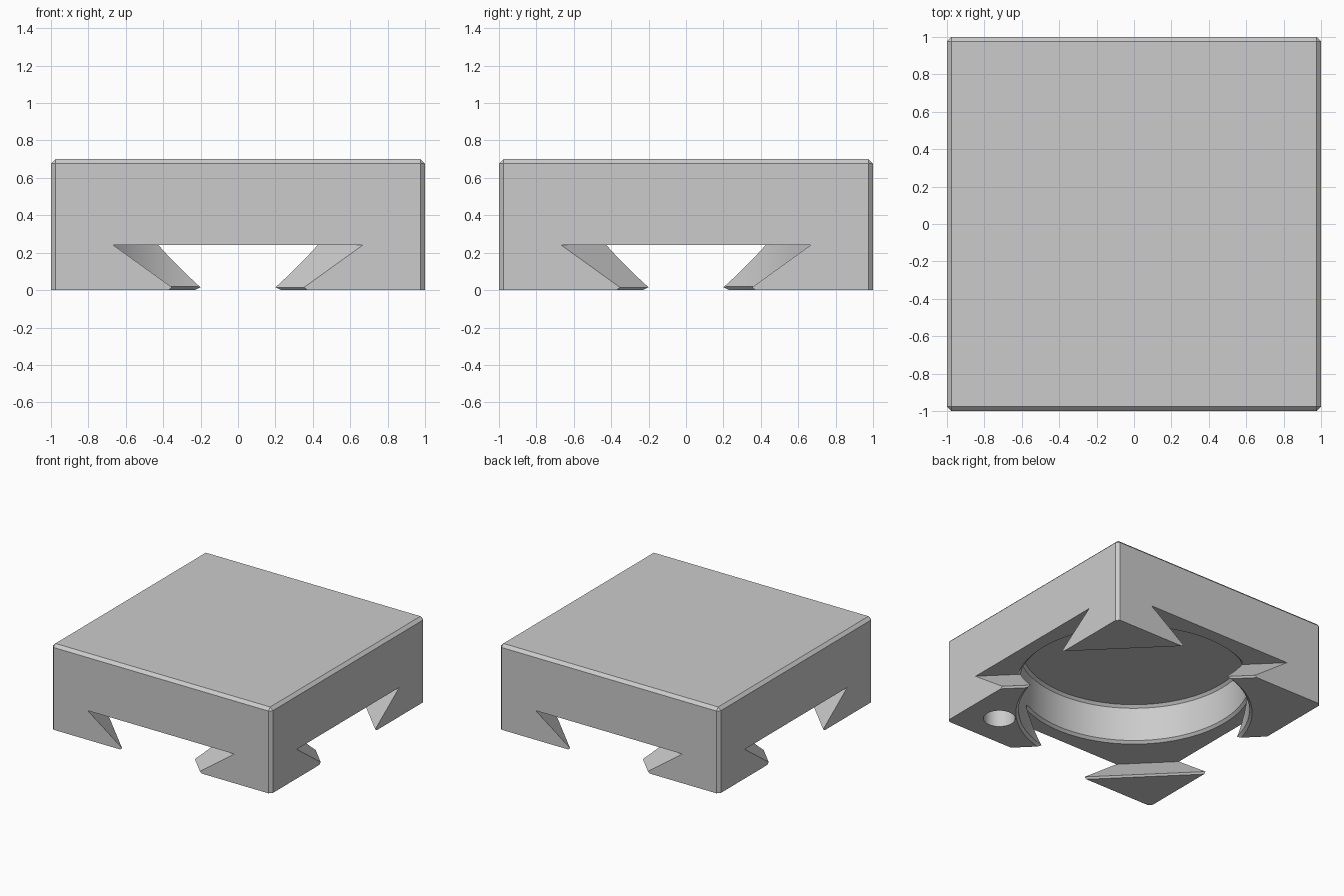
import bpy, bmesh, math
from mathutils import Matrix, Vector

if "Cube" in bpy.data.objects:
    bpy.data.objects.remove(bpy.data.objects["Cube"])

HEIGHT, RECESS_R, RECESS_TOP, CHAMFER = 0.70, 0.87, 0.56, 0.02

grey = bpy.data.materials.new("light_grey")
grey.use_nodes = True
colour = (0.6, 0.6, 0.6, 1)
grey.diffuse_color = colour
grey.node_tree.nodes["Principled BSDF"].inputs["Base Color"].default_value = colour


def make_object(name, bm):
    bmesh.ops.recalc_face_normals(bm, faces=bm.faces)
    mesh = bpy.data.meshes.new(name)
    bm.to_mesh(mesh)
    bm.free()
    obj = bpy.data.objects.new(name, mesh)
    bpy.context.collection.objects.link(obj)
    mesh.materials.append(grey)
    return obj


def cylinder(name, x, y, radius, bottom, top, sides):
    bm = bmesh.new()
    place = Matrix.Translation((x, y, (bottom + top) / 2))
    bmesh.ops.create_cone(bm, cap_ends=True, segments=sides, radius1=radius,
                          radius2=radius, depth=top - bottom, matrix=place)
    return make_object(name, bm)


def dovetail_slot(name, offset):
    """Prism running along the x = -y diagonal, wider at its ceiling."""
    half = [(0.262, -0.1), (0.262, 0), (0.25, 0.015), (0.471, 0.24)]
    profile = half + [(-w, z) for w, z in reversed(half)]
    across = Vector((1, 1, 0)).normalized()
    along = Vector((1, -1, 0)).normalized()
    bm = bmesh.new()
    face = bm.faces.new([bm.verts.new(across * (offset + w) - along * 2 + Vector((0, 0, z)))
                         for w, z in profile])
    new = bmesh.ops.extrude_face_region(bm, geom=[face])["geom"]
    bmesh.ops.translate(bm, vec=along * 4, verts=[v for v in new if isinstance(v, bmesh.types.BMVert)])
    return make_object(name, bm)


# Square block with chamfered top and upright edges
bm = bmesh.new()
bmesh.ops.create_cube(bm, size=1, matrix=Matrix.Translation((0, 0, HEIGHT / 2))
                      @ Matrix.Diagonal((2, 2, HEIGHT, 1)))
edges = [e for e in bm.edges if max(v.co.z for v in e.verts) > 0.1]
bmesh.ops.bevel(bm, geom=edges, offset=0.024, segments=1, affect='EDGES')
block = make_object("dovetail_block", bm)

# Round recess, two diagonal dovetail slots and one blind hole
cutters = [
    cylinder("recess_cutter", 0, 0, RECESS_R, -0.2, RECESS_TOP, 96),
    dovetail_slot("rear_slot_cutter", 0.707),
    dovetail_slot("front_slot_cutter", -0.707),
    cylinder("hole_cutter", 0.72, -0.72, 0.12, -0.2, 0.3, 32),
]
for cutter in cutters:
    cut = block.modifiers.new(cutter.name, 'BOOLEAN')
    cut.operation, cut.solver, cut.object = 'DIFFERENCE', 'EXACT', cutter
bpy.context.view_layer.update()
shape = bpy.data.meshes.new_from_object(
    block.evaluated_get(bpy.context.evaluated_depsgraph_get()))
block.modifiers.clear()
block.data = shape
for cutter in cutters:
    bpy.data.objects.remove(cutter)

# Chamfer the rims of the recess
bm = bmesh.new()
bm.from_mesh(shape)
bmesh.ops.remove_doubles(bm, verts=bm.verts, dist=0.0005)


def is_wall(face):
    return abs(face.normal.z) < 0.05 and all(
        abs(v.co.xy.length - RECESS_R) < 0.004 for v in face.verts)


walls = {f for f in bm.faces if is_wall(f)}
flat_rims = [e for e in bm.edges if len(e.link_faces) == 2
             and sum(f in walls for f in e.link_faces) == 1
             and abs(e.verts[0].co.z - e.verts[1].co.z) < 0.001]
bmesh.ops.bevel(bm, geom=flat_rims, offset=CHAMFER, segments=1,
                affect='EDGES', clamp_overlap=False)
bm.to_mesh(shape)
bm.free()

# Smooth round walls, crisp edges elsewhere
bpy.ops.object.select_all(action='DESELECT')
block.select_set(True)
bpy.context.view_layer.objects.active = block
bpy.ops.object.shade_smooth_by_angle(angle=math.radians(25))
